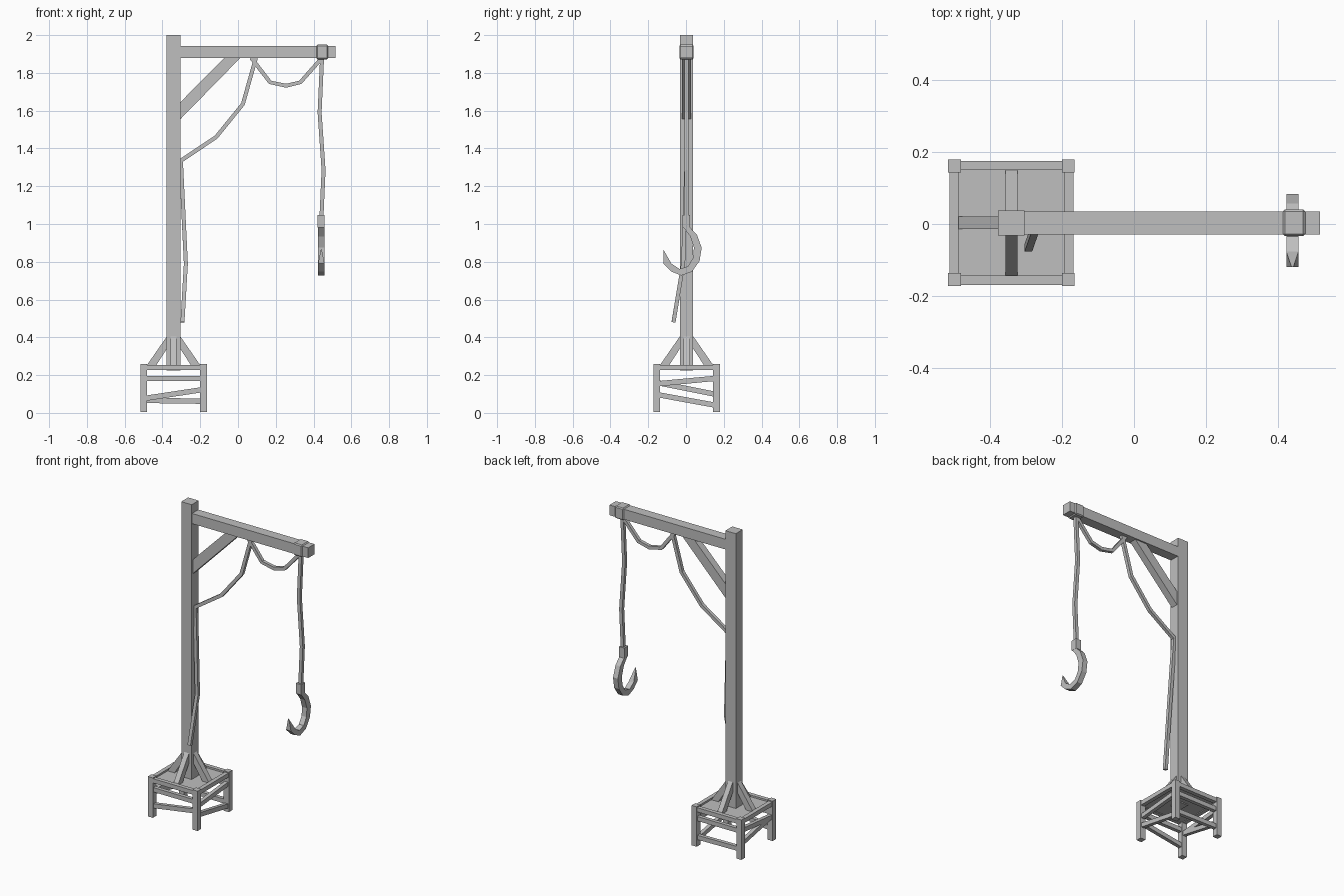
import bpy, bmesh
from mathutils import Vector

cube = bpy.data.objects.get("Cube")
if cube:
    bpy.data.objects.remove(cube, do_unlink=True)

grey = bpy.data.materials.new("plain grey")
grey.use_nodes = True
grey.diffuse_color = (0.52, 0.52, 0.52, 1)
grey.node_tree.nodes["Principled BSDF"].inputs["Base Color"].default_value = grey.diffuse_color

CX, CY = -0.341, 0.003   # post axis


def finish(name, bm):
    bmesh.ops.recalc_face_normals(bm, faces=bm.faces)
    mesh = bpy.data.meshes.new(name)
    bm.to_mesh(mesh)
    bm.free()
    mesh.materials.append(grey)
    obj = bpy.data.objects.new(name, mesh)
    bpy.context.collection.objects.link(obj)
    return obj


def box(name, lo, hi, bevel=0):
    bm = bmesh.new()
    bmesh.ops.create_cube(bm, size=1)
    for v in bm.verts:
        v.co = [a + (b - a) * (c + 0.5) for a, b, c in zip(lo, hi, v.co)]
    if bevel:
        bmesh.ops.bevel(bm, geom=bm.edges[:], offset=bevel, segments=1, affect='EDGES')
    return finish(name, bm)


def prism(name, outline, depth, centre, axis):
    """Extrude an (across, z) outline symmetrically along axis 'x' or 'y'."""
    bm = bmesh.new()
    rings = []
    for d in (-depth / 2, depth / 2):
        rings.append([bm.verts.new((centre + d, a, z) if axis == 'x' else (a, centre + d, z))
                      for a, z in outline])
    n = len(outline)
    bm.faces.new(rings[0])
    bm.faces.new(rings[1][::-1])
    for i in range(n):
        j = (i + 1) % n
        bm.faces.new((rings[0][i], rings[0][j], rings[1][j], rings[1][i]))
    return finish(name, bm)


def rope(name, points, radius=0.014):
    """Square-section rope swept along a path."""
    pts = [Vector(p) for p in points]
    bm = bmesh.new()
    rings = []
    for i, p in enumerate(pts):
        t = (pts[min(i + 1, len(pts) - 1)] - pts[max(i - 1, 0)]).normalized()
        side = Vector((0, 1, 0))
        side = (side - t * side.dot(t)).normalized()
        up = t.cross(side)
        corners = ((1, 1), (-1, 1), (-1, -1), (1, -1))
        rings.append([bm.verts.new(p + (side * a + up * b) * radius * 0.75)
                      for a, b in corners])
    for r, s in zip(rings, rings[1:]):
        for k in range(4):
            m = (k + 1) % 4
            bm.faces.new((r[k], r[m], s[m], s[k]))
    bm.faces.new(rings[0])
    bm.faces.new(rings[-1][::-1])
    return finish(name, bm)


# Post, arm and collar
box("post", (-0.379, -0.032, 0.225), (-0.305, 0.038, 2.0))
box("arm", (-0.32, -0.029, 1.878), (0.517, 0.035, 1.943))
box("arm_collar", (0.414, -0.034, 1.872), (0.477, 0.041, 1.949), 0.006)
prism("arm_brace", [(-0.31, 1.55), (0.015, 1.882), (-0.07, 1.882), (-0.31, 1.64)],
      0.046, CY, 'y')

# Base: four legs, platform and top rails
HALF = 0.158
for sx, side in ((-1, "right"), (1, "left")):
    for sy, end in ((-1, "front"), (1, "back")):
        x, y = CX + sx * HALF, CY + sy * HALF
        box(f"leg_{end}_{side}", (x - 0.018, y - 0.018, 0.005), (x + 0.018, y + 0.018, 0.26))
box("platform", (CX - HALF, CY - HALF, 0.232), (CX + HALF, CY + HALF, 0.243))
for s, end, side in ((-1, "front", "right"), (1, "back", "left")):
    x, y = CX + s * 0.16, CY + s * 0.16
    box(f"top_rail_{end}", (CX - HALF, y - 0.013, 0.227), (CX + HALF, y + 0.013, 0.254))
    box(f"top_rail_{side}", (x - 0.013, CY - HALF, 0.227), (x + 0.013, CY + HALF, 0.254))


# Stretchers between the legs, some nailed on crooked
def stretcher(name, axis, sign, z0, z1):
    along, across = (CX, CY) if axis == 'y' else (CY, CX)
    a, b, h = along - 0.145, along + 0.145, 0.014
    prism(name, [(a, z0 - h), (b, z1 - h), (b, z1 + h), (a, z0 + h)],
          0.024, across + sign * HALF, axis)


stretcher("front_upper_stretcher", 'y', -1, 0.182, 0.182)
stretcher("front_lower_stretcher", 'y', -1, 0.078, 0.122)
stretcher("back_upper_stretcher", 'y', 1, 0.182, 0.182)
stretcher("back_lower_stretcher", 'y', 1, 0.066, 0.062)
stretcher("left_upper_stretcher", 'x', 1, 0.155, 0.182)
stretcher("left_lower_stretcher", 'x', 1, 0.095, 0.042)
stretcher("right_upper_stretcher", 'x', -1, 0.155, 0.182)
stretcher("right_lower_stretcher", 'x', -1, 0.158, 0.1)

# Angled struts around the foot of the post
for s, end, side in ((-1, "front", "right"), (1, "back", "left")):
    shape = [(0.15, 0.24), (0.032, 0.41), (0.032, 0.345), (0.1, 0.24)]
    prism(f"post_strut_{side}", [(CX + s * a, z) for a, z in shape], 0.035, CY, 'y')
    prism(f"post_strut_{end}", [(CY + s * a, z) for a, z in shape], 0.033, CX, 'x')

# Ropes
rope("tail_rope", [(-0.294, -0.066, 0.48), (-0.276, -0.015, 0.79), (-0.302, CY, 1.33)])
rope("slack_rope", [(-0.31, CY, 1.33), (-0.116, CY, 1.46), (0.026, CY, 1.635), (0.095, CY, 1.88)])
rope("draped_rope", [(0.07, CY, 1.88), (0.17, CY, 1.75), (0.255, CY, 1.732),
                     (0.33, CY, 1.75), (0.445, CY, 1.88)])
rope("hanging_rope", [(0.445, CY, 1.88), (0.432, CY, 1.59), (0.453, CY, 1.285), (0.442, CY, 1.04)])

# Hook: socket block and curved body, pinched at the point
box("hook_socket", (0.422, -0.018, 0.982), (0.459, 0.021, 1.048))
outer = [(0.018, 0.985), (0.057, 0.945), (0.083, 0.875), (0.072, 0.805), (0.032, 0.748),
         (-0.025, 0.727), (-0.077, 0.748), (-0.119, 0.79)]
inner = [(-0.12, 0.865), (-0.077, 0.79), (-0.035, 0.762), (0.01, 0.776),
         (0.037, 0.82), (0.042, 0.875), (0.022, 0.935), (-0.016, 0.985)]
hook = prism("hook", outer + inner, 0.034, 0.441, 'x')
for v in hook.data.vertices:
    if v.co.y < -0.1 and v.co.z > 0.85:
        v.co.x = 0.441 + (v.co.x - 0.441) * 0.15
